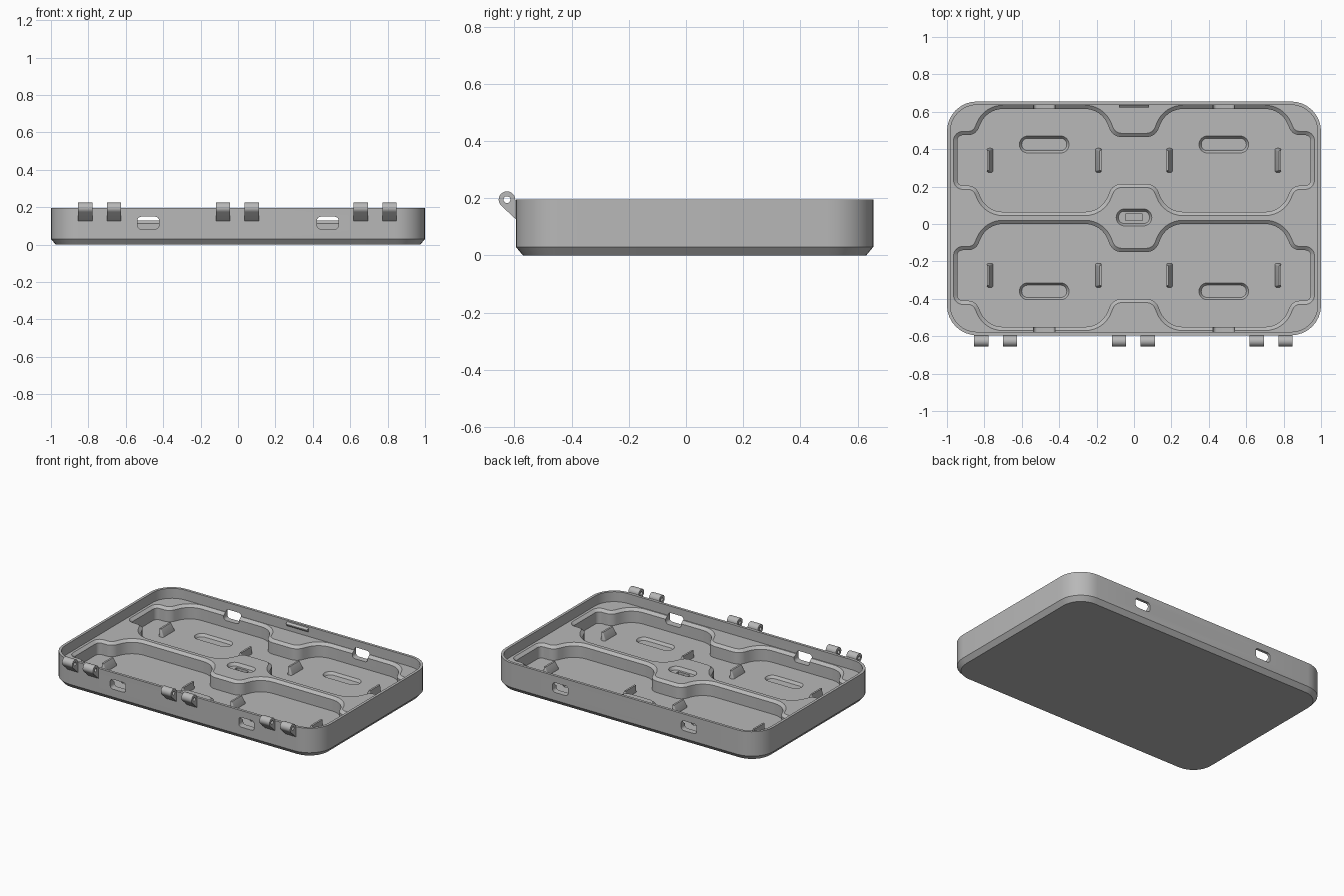
import bpy, bmesh, math
from mathutils import Vector

cube = bpy.data.objects.get("Cube")
if cube:
    bpy.data.objects.remove(cube, do_unlink=True)

grey = bpy.data.materials.new("plain grey")
grey.use_nodes = True
colour = (0.48, 0.48, 0.48, 1)
grey.diffuse_color = colour
grey.node_tree.nodes["Principled BSDF"].inputs["Base Color"].default_value = colour


def fillet(corners, steps=8):
    """Closed outline from (x, y, radius) corners."""
    pts = []
    for i, (x, y, r) in enumerate(corners):
        p = Vector((x, y))
        u = (Vector(corners[i - 1][:2]) - p).normalized()
        v = (Vector(corners[(i + 1) % len(corners)][:2]) - p).normalized()
        half = u.angle(v) / 2
        c = p + (u + v).normalized() * r / math.sin(half)
        s, e = p + u * r / math.tan(half) - c, p + v * r / math.tan(half) - c
        a = math.atan2(s.y, s.x)
        d = math.atan2(s.x * e.y - s.y * e.x, s.dot(e))
        pts += [c + r * Vector((math.cos(a + d * k / steps), math.sin(a + d * k / steps)))
                for k in range(steps + 1)]
    return pts


def rounded(cx, cy, w, h, r):
    w, h = w / 2, h / 2
    return fillet([(cx + sx * w, cy + sy * h, r)
                   for sx, sy in ((1, 1), (-1, 1), (-1, -1), (1, -1))])


def inset(pts, d):
    """Move a counter-clockwise outline inwards by d."""
    out = []
    for i, p in enumerate(pts):
        a = (p - pts[i - 1]).normalized()
        b = (pts[(i + 1) % len(pts)] - p).normalized()
        n = Vector((-a.y - b.y, a.x + b.x)).normalized()
        out.append(p + n * d / max(0.5, n.dot(Vector((-a.y, a.x)))))
    return out


def loft(name, sections, place=lambda p, h: (p.x, p.y, h)):
    """Closed solid through (outline, height) sections."""
    bm = bmesh.new()
    rings = [[bm.verts.new(place(p, h)) for p in pts] for pts, h in sections]
    for lo, hi in zip(rings, rings[1:]):
        n = len(lo)
        for i in range(n):
            j = (i + 1) % n
            bm.faces.new((lo[i], lo[j], hi[j], hi[i]))
    bm.faces.new(rings[0][::-1])
    bm.faces.new(rings[-1])
    bmesh.ops.recalc_face_normals(bm, faces=bm.faces)
    mesh = bpy.data.meshes.new(name)
    bm.to_mesh(mesh)
    bm.free()
    mesh.materials.append(grey)
    ob = bpy.data.objects.new(name, mesh)
    bpy.context.collection.objects.link(ob)
    return ob


def select(ob):
    bpy.ops.object.select_all(action='DESELECT')
    ob.select_set(True)
    bpy.context.view_layer.objects.active = ob


def cut(ob, cutter):
    select(ob)
    mod = ob.modifiers.new("cut", 'BOOLEAN')
    mod.operation, mod.solver, mod.object = 'DIFFERENCE', 'EXACT', cutter
    bpy.ops.object.modifier_apply(modifier=mod.name)
    bpy.data.objects.remove(cutter, do_unlink=True)


RIM, DECK, FLOOR = 0.195, 0.128, 0.035
along_y = lambda p, h: (p.x, h, p.y)
along_x = lambda p, h: (h, p.x, p.y)

# Tray shell with chamfered base and raised rim
edge = rounded(0, 0.03, 2, 1.25, 0.16)
wall = inset(edge, 0.018)
tray = loft("tray", [(inset(edge, 0.025), 0), (edge, 0.03), (edge, RIM),
                     (wall, RIM), (wall, DECK)])

# Two double-lobed pockets with chamfered lips
quarter = [(0.965, 0.155, 0.05), (0.86, 0.155, 0.04), (0.80, 0.295, 0.15),
           (0.16, 0.295, 0.15), (0.10, 0.145, 0.05)]
half = quarter + [(-x, y, r) for x, y, r in reversed(quarter)]
outline = fillet(half + [(-x, -y, r) for x, y, r in half])
pockets = ((0.34, 1), (-0.275, -1))
for cy, side in pockets:
    lip = [p + Vector((0, cy)) for p in outline]
    low = inset(lip, 0.02)
    cut(tray, loft("pocket_cutter", [(low, FLOOR), (low, DECK - 0.016),
                                     (lip, DECK), (lip, DECK + 0.03)]))

# Finger slots in the pocket floors, and latch windows in the walls
for cy, side in pockets:
    for cx in (-0.48, 0.48):
        slot = rounded(cx, cy + side * 0.085, 0.265, 0.09, 0.044)
        base = inset(slot, 0.012)
        cut(tray, loft("slot_cutter", [(base, FLOOR - 0.017), (slot, FLOOR),
                                       (slot, FLOOR + 0.01)]))
        window = rounded(cx, 0.116, 0.115, 0.066, 0.02)
        y = cy + side * 0.26
        cut(tray, loft("window_cutter", [(window, y), (window, y + side * 0.15)], along_y))

# Stepped recess in the centre of the deck
recess = rounded(0, 0.035, 0.19, 0.09, 0.044)
cut(tray, loft("recess_cutter", [(inset(recess, 0.012), DECK - 0.02), (recess, DECK),
                                 (recess, DECK + 0.02)]))
notch = rounded(0, 0.035, 0.09, 0.035, 0.002)
cut(tray, loft("notch_cutter", [(notch, DECK - 0.035), (notch, DECK)]))
parts = [tray]

# Wedge ribs on the pocket floors
for cy, side in pockets:
    for lobe in (-0.48, 0.48):
        for s in (-1, 1):
            x = lobe + s * 0.29
            foot = rounded(x, cy, 0.034, 0.13, 0.012)
            crest = rounded(x + s * 0.011, cy, 0.012, 0.108, 0.004)
            parts.append(loft("rib", [(foot, FLOOR - 0.005), (foot, FLOOR + 0.005),
                                      (crest, FLOOR + 0.05)]))

# Catch ridge on the inside of the back wall
ridge = [Vector(p) for p in ((0.64, 0.155), (0.64, 0.188), (0.624, 0.175), (0.624, 0.168))]
parts.append(loft("catch_ridge", [(ridge, -0.08), (ridge, 0.08)], along_x))

# Hinge knuckles along the front
centre = Vector((-0.626, RIM))


def circle(r, start=0, end=360, n=24):
    return [centre + r * Vector((math.cos(math.radians(a)), math.sin(math.radians(a))))
            for a in (start + (end - start) * k / n for k in range(n))]


arm = circle(0.029, 0, 235) + [Vector((-0.59, 0.122)), Vector((-0.59, RIM - 0.002))]
for middle in (-0.74, -0.003, 0.733):
    for s in (-0.077, 0.077):
        x = middle + s
        knuckle = loft("hinge_knuckle", [(arm, x - 0.038), (arm, x + 0.038)], along_x)
        pin = circle(0.012)
        cut(knuckle, loft("pin_cutter", [(pin, x - 0.06), (pin, x + 0.06)], along_x))
        parts.append(knuckle)

for ob in parts:
    select(ob)
    bpy.ops.object.shade_smooth_by_angle(angle=math.radians(30))
